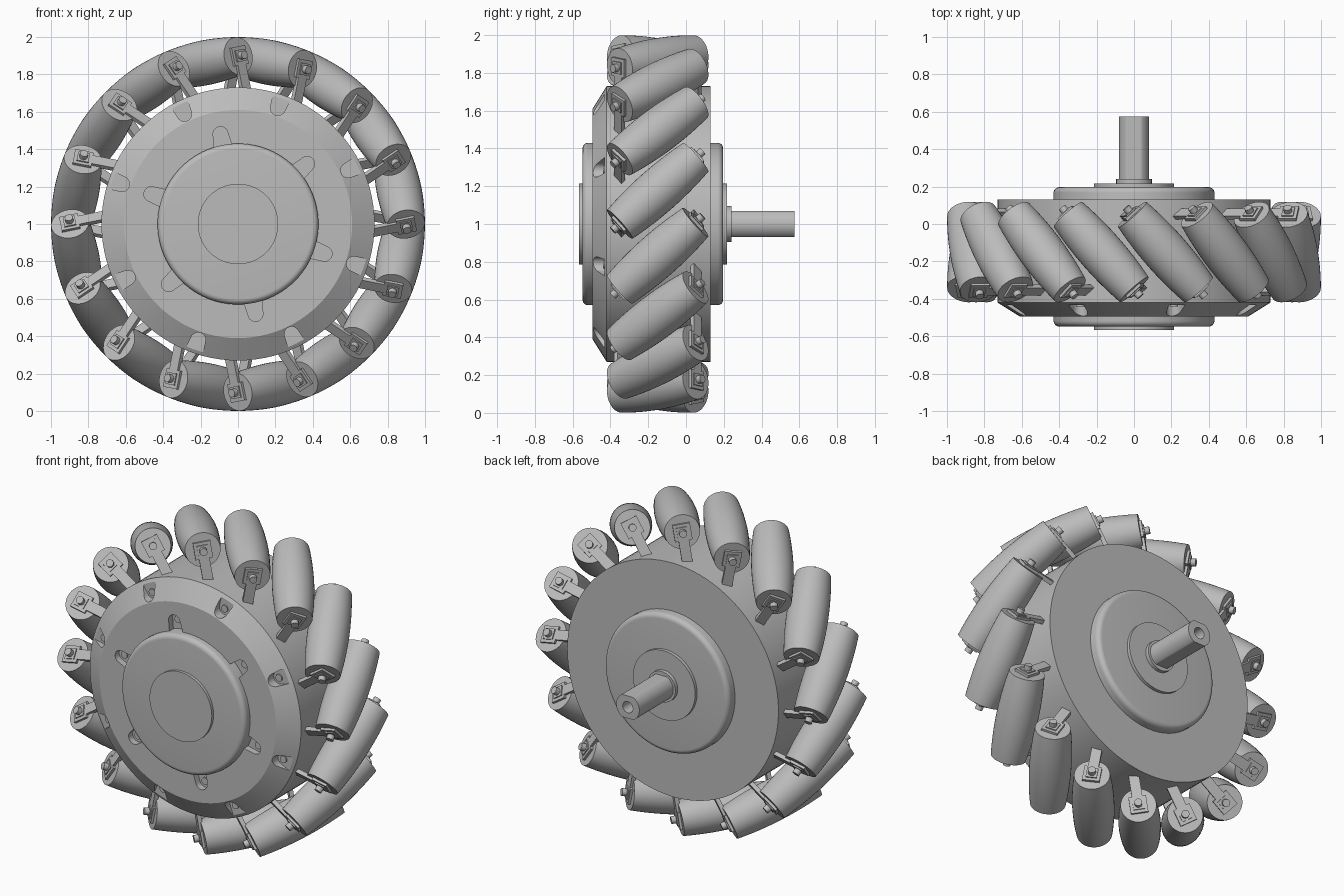
import bpy, bmesh
from math import pi, cos, sin, radians, sqrt
from mathutils import Matrix, Vector

cube = bpy.data.objects.get("Cube")
if cube:
    bpy.data.objects.remove(cube)

grey = bpy.data.materials.new("machined grey")
grey.use_nodes = True
COLOUR = (0.5, 0.5, 0.5, 1)
grey.diffuse_color = COLOUR
grey.node_tree.nodes["Principled BSDF"].inputs["Base Color"].default_value = COLOUR

CENTRE = Matrix.Translation((0, 0, 1))
AXLE = CENTRE @ Matrix.Rotation(-pi / 2, 4, 'X')   # local z runs along +y


def finish(name, bm):
    bmesh.ops.remove_doubles(bm, verts=bm.verts, dist=1e-5)
    bmesh.ops.recalc_face_normals(bm, faces=bm.faces)
    mesh = bpy.data.meshes.new(name)
    bm.to_mesh(mesh)
    bm.free()
    mesh.materials.append(grey)
    obj = bpy.data.objects.new(name, mesh)
    bpy.context.collection.objects.link(obj)
    return obj


def smooth(obj):
    bpy.ops.object.select_all(action='DESELECT')
    obj.select_set(True)
    bpy.context.view_layer.objects.active = obj
    bpy.ops.object.shade_smooth_by_angle(angle=radians(30))


def lathe(bm, profile, matrix, steps=64):
    """Revolve (radius, height) points about local z."""
    verts = [bm.verts.new((r, 0, h)) for r, h in profile]
    edges = [bm.edges.new(pair) for pair in zip(verts, verts[1:])]
    old = set(bm.verts) - set(verts)
    bmesh.ops.spin(bm, geom=verts + edges, axis=(0, 0, 1), cent=(0, 0, 0),
                   angle=2 * pi, steps=steps, use_merge=False)
    new = [v for v in bm.verts if v not in old]
    bmesh.ops.transform(bm, matrix=matrix, verts=new)


def box(bm, low, high, matrix):
    low, high = Vector(low), Vector(high)
    size = Matrix.Diagonal((*(high - low), 1))
    bmesh.ops.create_cube(bm, size=1, matrix=matrix @ Matrix.Translation((low + high) / 2) @ size)


def lathed_part(name, profile):
    bm = bmesh.new()
    lathe(bm, profile, AXLE, 96)
    return finish(name, bm)


# Hub body with a chamfered front
hub = lathed_part("hub_body", [(0, -0.495), (0.61, -0.495), (0.73, -0.42), (0.73, 0.13), (0, 0.13)])

# Screw pockets: outer ones open to the rim, inner ones open to the cap
POCKETS = [(8, 71, 0.655, 1, -0.432), (6, 101, 0.49, -1, -0.455)]
cutters = bmesh.new()
screws = bmesh.new()
for count, start, radius, way, floor in POCKETS:
    for i in range(count):
        place = (CENTRE @ Matrix.Rotation(-radians(start + 360 / count * i), 4, 'Y')
                 @ Matrix.Translation((radius, 0, 0)))
        arc = [radians(90 + 18 * k) for k in range(11)]
        outline = [(0.04 * cos(a), 0.04 * sin(a)) for a in arc] + [(0.13, -0.055), (0.13, 0.055)]
        face = cutters.faces.new([cutters.verts.new(place @ Vector((way * u, floor, v)))
                                  for u, v in outline])
        top = bmesh.ops.extrude_face_region(cutters, geom=[face])["geom"]
        bmesh.ops.translate(cutters, vec=(0, -0.2, 0),
                            verts=[g for g in top if isinstance(g, bmesh.types.BMVert)])
        turn = Matrix.Rotation(-pi / 2, 4, 'X')
        lathe(screws, [(0, floor - 0.008), (0.022, floor - 0.008), (0.022, floor + 0.01)],
              place @ turn, 20)
cutter = finish("pocket_cutter", cutters)
cutter.hide_render = True
cut = hub.modifiers.new("pockets", 'BOOLEAN')
cut.operation = 'DIFFERENCE'
cut.solver = 'EXACT'
cut.object = cutter
bpy.context.view_layer.update()
mesh = bpy.data.meshes.new_from_object(hub.evaluated_get(bpy.context.evaluated_depsgraph_get()))
hub.modifiers.clear()
hub.data = mesh
bpy.data.objects.remove(cutter)
smooth(hub)
smooth(finish("hub_screws", screws))

# Motor housing with rounded rims, thin end discs and shaft collar
R, F, B, E = 0.43, -0.548, 0.197, 0.03
front_rim = [(R - E + E * sin(a), F + E - E * cos(a)) for a in [pi / 12 * k for k in range(7)]]
back_rim = [(R - E + E * cos(a), B - E + E * sin(a)) for a in [pi / 12 * k for k in range(7)]]
smooth(lathed_part("motor_housing", [(0, F)] + front_rim + back_rim + [(0, B)]))
smooth(lathed_part("end_discs", [(0, -0.566), (0.215, -0.566), (0.215, 0.217), (0, 0.217)]))
smooth(lathed_part("shaft_collar", [(0, 0.2), (0.095, 0.2), (0.095, 0.24), (0, 0.24)]))

# Hollow shaft with two flats
shaft = lathed_part("shaft", [(0, 0.2), (0.08, 0.2), (0.08, 0.575), (0.035, 0.575),
                              (0.035, 0.4), (0, 0.4)])
for v in shaft.data.vertices:
    v.co.z = min(max(v.co.z, 0.93), 1.07)
smooth(shaft)

# Barrel rollers on tilted axes, each held by a bracket and bolt at both ends
COUNT, TILT, RING, HALF = 16, radians(42), 0.88, 0.27
stations = [HALF * (k / 8 - 1) for k in range(17)]
barrel = [(0, -HALF)] + [(1 - sqrt(RING ** 2 + (s * sin(TILT)) ** 2), s) for s in stations] + [(0, HALF)]
for i in range(COUNT):
    angle = radians(101.5 + 360 / COUNT * i)
    radial = Vector((cos(angle), 0, sin(angle)))
    tangent = Vector((-sin(angle), 0, cos(angle)))
    axis = -tangent * sin(TILT) + Vector((0, -cos(TILT), 0))
    frame = Matrix((radial, axis.cross(radial), axis)).transposed().to_4x4()
    frame = Matrix.Translation(radial * RING + Vector((0, -0.15, 1))) @ frame

    bm = bmesh.new()
    lathe(bm, barrel, frame, 40)
    smooth(finish(f"roller_{i + 1}", bm))

    bm = bmesh.new()
    for flip in (0, pi):
        end = frame @ Matrix.Rotation(flip, 4, 'X')
        box(bm, (-0.05, -0.05, HALF - 0.01), (0.05, 0.05, HALF + 0.015), end)
        box(bm, (-0.24, -0.03, HALF - 0.01), (-0.04, 0.03, HALF + 0.015), end)
        box(bm, (-0.032, -0.032, HALF), (0.032, 0.032, HALF + 0.022), end)
        lathe(bm, [(0, HALF), (0.022, HALF), (0.022, HALF + 0.05), (0, HALF + 0.05)], end, 20)
    smooth(finish(f"roller_bracket_{i + 1}", bm))
